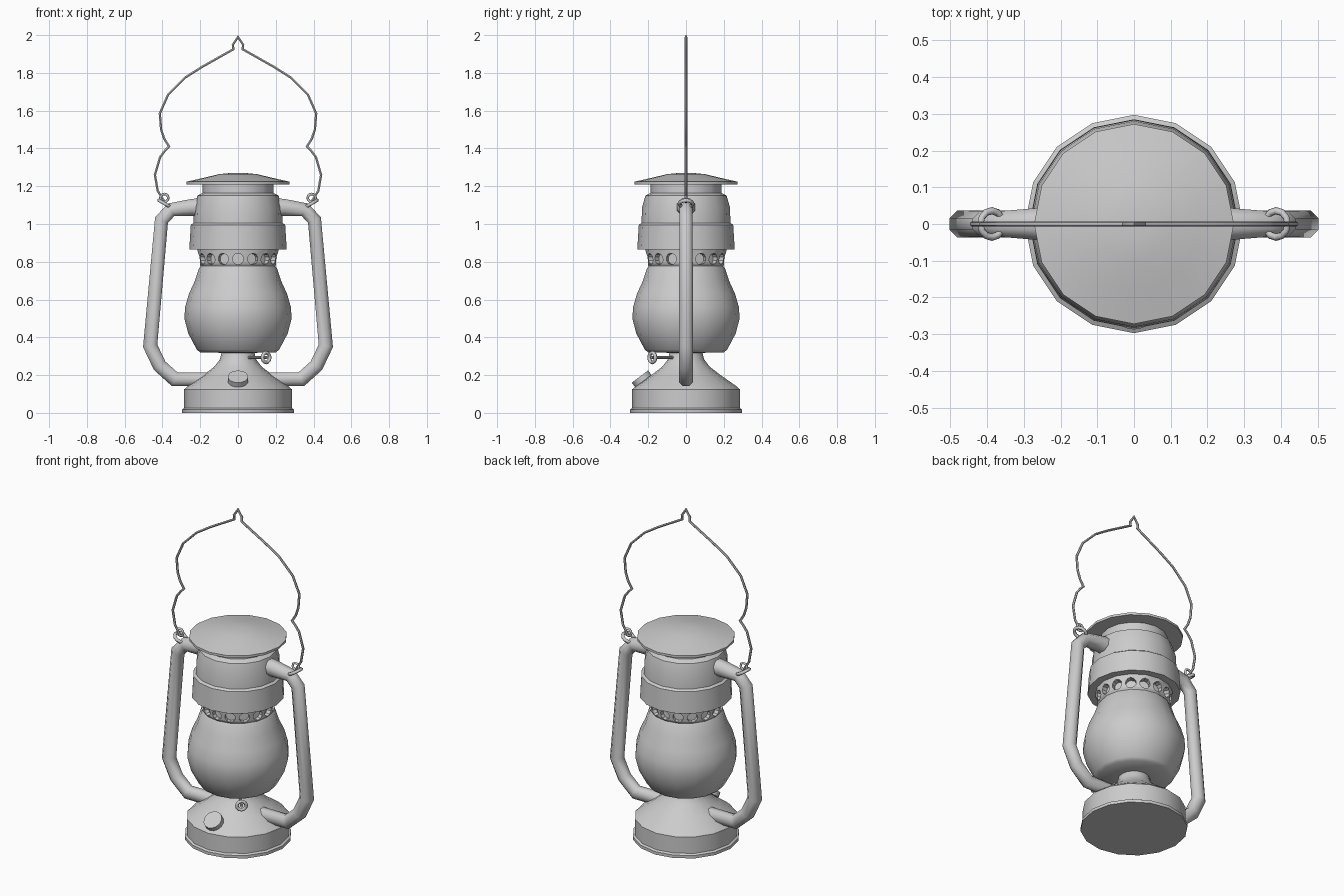
import bpy, bmesh, math
from mathutils import Vector, Matrix

if "Cube" in bpy.data.objects:
    bpy.data.objects.remove(bpy.data.objects["Cube"])

SIDES = 16


def finish(name, bm, angle=40):
    bmesh.ops.recalc_face_normals(bm, faces=bm.faces)
    me = bpy.data.meshes.new(name)
    bm.to_mesh(me)
    bm.free()
    ob = bpy.data.objects.new(name, me)
    bpy.context.collection.objects.link(ob)
    if angle:
        smooth(ob, angle)
    return ob


def smooth(ob, angle):
    bpy.ops.object.select_all(action='DESELECT')
    ob.select_set(True)
    bpy.context.view_layer.objects.active = ob
    bpy.ops.object.shade_smooth_by_angle(angle=math.radians(angle))


def skin(bm, rings, closed=False):
    """Bridge successive vertex rings, capping open ends."""
    n = len(rings[0])
    pairs = list(zip(rings, rings[1:])) + ([(rings[-1], rings[0])] if closed else [])
    for a, b in pairs:
        for i in range(n):
            j = (i + 1) % n
            bm.faces.new((a[i], a[j], b[j], b[i]))
    if not closed:
        bm.faces.new(rings[0])
        bm.faces.new(rings[-1])


def lathe(name, profile, angle=40, sides=SIDES):
    bm = bmesh.new()
    rings = [[bm.verts.new((r * math.cos(2 * math.pi * i / sides),
                            r * math.sin(2 * math.pi * i / sides), z))
              for i in range(sides)] for r, z in profile]
    skin(bm, rings)
    return finish(name, bm, angle)


def sweep(name, path, radii, sides):
    """Round tube along a path of (x, z) points with mitred corners."""
    bm = bmesh.new()
    pts = [Vector((x, 0, z)) for x, z in path]
    rings = []
    for k, p in enumerate(pts):
        a = (p - pts[k - 1]).normalized() if k else (pts[1] - p).normalized()
        b = (pts[k + 1] - p).normalized() if k < len(pts) - 1 else a
        t = (a + b).normalized()
        normal = t.cross(Vector((0, 1, 0))) / max(t.dot(a), 0.6)
        ring = []
        for i in range(sides):
            w = 2 * math.pi * (i + 0.5) / sides
            ring.append(bm.verts.new(p + radii[k] * (
                normal * math.cos(w) + Vector((0, math.sin(w), 0)))))
        rings.append(ring)
    skin(bm, rings)
    return finish(name, bm, 50)


def torus(name, centre, axis, major, minor, n=12, m=6):
    bm = bmesh.new()
    rot = Vector(axis).to_track_quat('Z', 'Y').to_matrix()
    rings = []
    for i in range(n):
        u = 2 * math.pi * i / n
        ring = []
        for j in range(m):
            v = 2 * math.pi * j / m
            r = major + minor * math.cos(v)
            q = Vector((r * math.cos(u), r * math.sin(u), minor * math.sin(v)))
            ring.append(bm.verts.new(Vector(centre) + rot @ q))
        rings.append(ring)
    skin(bm, rings, closed=True)
    return finish(name, bm, 80)


def add_cylinder(bm, centre, axis, radius, depth, sides=12):
    mat = Matrix.Translation(centre) @ Vector(axis).to_track_quat('Z', 'Y').to_matrix().to_4x4()
    bmesh.ops.create_cone(bm, cap_ends=True, segments=sides, radius1=radius,
                          radius2=radius, depth=depth, matrix=mat)


# Fuel tank with rim and conical neck
lathe("fuel_tank", [(0.297, 0), (0.297, 0.018), (0.285, 0.025), (0.285, 0.125),
                    (0.262, 0.145), (0.19, 0.195), (0.125, 0.245), (0.095, 0.285),
                    (0.085, 0.33)])

# Glass globe
lathe("globe", [(0.08, 0.318), (0.20, 0.32), (0.218, 0.335), (0.263, 0.42),
                (0.284, 0.5), (0.28, 0.56), (0.26, 0.63), (0.228, 0.70),
                (0.207, 0.765), (0.19, 0.785)])

# Perforated gallery above the globe
gallery = lathe("gallery", [(0.19, 0.765), (0.205, 0.79), (0.215, 0.87)], 0)
bm = bmesh.new()
for k in range(16):
    a = 2 * math.pi * k / 16
    d = Vector((math.cos(a), math.sin(a), 0))
    add_cylinder(bm, d * 0.215 + Vector((0, 0, 0.815)), d, 0.03, 0.08, 10)
cutter = finish("gallery_hole_cutter", bm, 0)
cutter.hide_render = True
mod = gallery.modifiers.new("holes", 'BOOLEAN')
mod.object = cutter
mod.solver = 'EXACT'
bpy.context.view_layer.objects.active = gallery
bpy.ops.object.modifier_apply(modifier="holes")
bpy.data.objects.remove(cutter)
smooth(gallery, 30)

# Chimney hood and throat
lathe("hood", [(0.20, 0.865), (0.258, 0.865), (0.25, 0.995), (0.236, 1.005),
               (0.232, 1.09), (0.215, 1.15), (0.187, 1.165), (0.187, 1.215)])

# Lid
lathe("lid", [(0.18, 1.21), (0.272, 1.21), (0.272, 1.224), (0.18, 1.245),
              (0.10, 1.264), (0.04, 1.27)])

# Side air tubes, lugs and handle end loops
tube = [(0.17, 1.09), (0.25, 1.087), (0.355, 1.075), (0.405, 1.02),
        (0.465, 0.355), (0.415, 0.25), (0.335, 0.178), (0.15, 0.178)]
tube_r = [0.055, 0.048, 0.038, 0.038, 0.04, 0.04, 0.04, 0.04]
for s, side in ((-1, "left"), (1, "right")):
    sweep("air_tube_" + side, [(s * x, z) for x, z in tube], tube_r, 8)
    torus("handle_lug_" + side, (s * 0.387, 0, 1.107), (s * 0.5, 0, -0.87), 0.036, 0.01)
    torus("handle_eye_" + side, (s * 0.39, 0, 1.138), (0, 1, 0), 0.021, 0.007)

# Wire carrying handle
half = [(0.39, 1.12), (0.425, 1.175), (0.44, 1.26), (0.412, 1.355), (0.385, 1.39),
        (0.365, 1.41), (0.39, 1.45), (0.407, 1.50), (0.414, 1.585), (0.37, 1.685),
        (0.28, 1.775), (0.19, 1.832), (0.025, 1.925), (0.027, 1.95)]
wire = half + [(0, 1.99)] + [(-x, z) for x, z in reversed(half)]
sweep("wire_handle", wire, [0.007] * len(wire), 6)

# Filler cap on a short neck, tilted to the front
axis = Vector((0, -0.6, 0.8))
bm = bmesh.new()
add_cylinder(bm, Vector((0, -0.235, 0.18)), axis, 0.054, 0.03, 14)
add_cylinder(bm, Vector((0, -0.223, 0.164)), axis, 0.035, 0.04, 14)
finish("filler_cap", bm)

# Wick adjuster rod and ring
d = Vector((0.15, -0.18, 0)).normalized()
bm = bmesh.new()
add_cylinder(bm, d * 0.15 + Vector((0, 0, 0.293)), d, 0.008, 0.18, 8)
finish("wick_rod", bm)
torus("wick_ring", d * 0.232 + Vector((0, 0, 0.293)), d, 0.026, 0.01)
